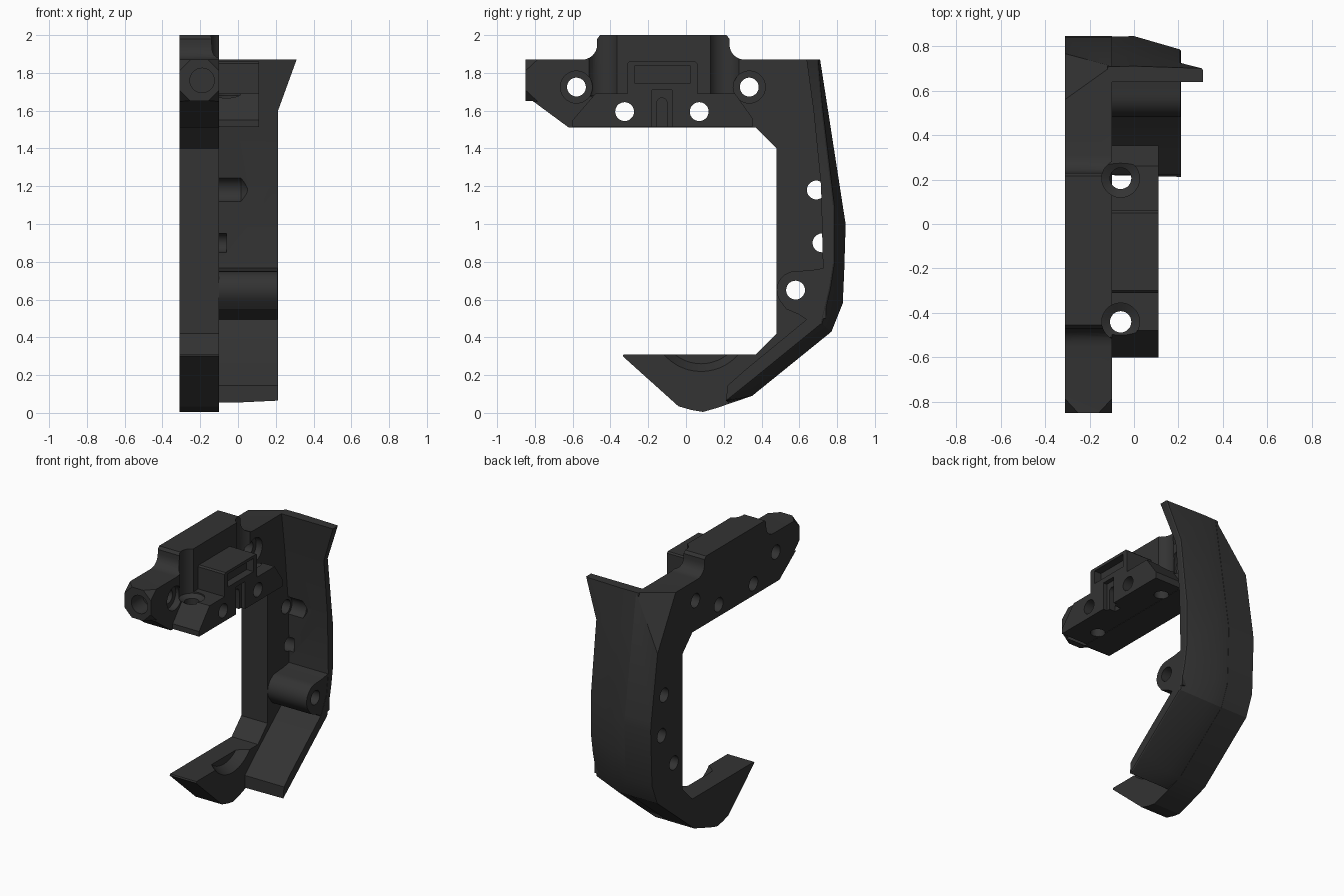
import bpy, bmesh, math
from mathutils import Vector

if "Cube" in bpy.data.objects:
    bpy.data.objects.remove(bpy.data.objects["Cube"])

mat = bpy.data.materials.new("charcoal_black")
mat.diffuse_color = (0.033, 0.033, 0.033, 1)
mat.use_nodes = True
mat.node_tree.nodes["Principled BSDF"].inputs["Base Color"].default_value = mat.diffuse_color


def make(name, bm):
    bmesh.ops.recalc_face_normals(bm, faces=bm.faces[:])
    me = bpy.data.meshes.new(name)
    bm.to_mesh(me)
    bm.free()
    ob = bpy.data.objects.new(name, me)
    bpy.context.collection.objects.link(ob)
    me.materials.append(mat)
    return ob


def loft(name, rings):
    """Skin closed rings of equal length and cap both ends."""
    bm = bmesh.new()
    vs = [[bm.verts.new(p) for p in r] for r in rings]
    n = len(rings[0])
    for a, b in zip(vs, vs[1:]):
        for i in range(n):
            j = (i + 1) % n
            bm.faces.new((a[i], a[j], b[j], b[i]))
    bm.faces.new(vs[0])
    bm.faces.new(vs[-1])
    return make(name, bm)


def prism(name, pts, x0, x1):
    """Extrude a (y, z) profile along x."""
    return loft(name, [[(x, y, z) for y, z in pts] for x in (x0, x1)])


def box(name, x0, x1, y0, y1, z0, z1):
    return prism(name, [(y0, z0), (y1, z0), (y1, z1), (y0, z1)], x0, x1)


def hull(name, pts):
    bm = bmesh.new()
    for p in pts:
        bm.verts.new(p)
    bmesh.ops.convex_hull(bm, input=bm.verts[:])
    return make(name, bm)


def rod(axis, a, b, stations, n=28):
    """Turned cutter: (position, radius) stations along an axis."""
    rings = []
    for t, r in stations:
        ring = []
        for i in range(n):
            w = 2 * math.pi * i / n
            u, v = a + r * math.cos(w), b + r * math.sin(w)
            ring.append({'x': (t, u, v), 'y': (u, t, v), 'z': (u, v, t)}[axis])
        rings.append(ring)
    return loft("cutter", rings)


def arc(cy, cz, r, a0, a1, n=8):
    return [(cy + r * math.cos(math.radians(a0 + (a1 - a0) * i / n)),
             cz + r * math.sin(math.radians(a0 + (a1 - a0) * i / n))) for i in range(n + 1)]


def boolean(ob, others, op='DIFFERENCE'):
    for c in others:
        c.hide_render = True
        m = ob.modifiers.new("cut", 'BOOLEAN')
        m.operation, m.object, m.solver = op, c, 'EXACT'
    dg = bpy.context.evaluated_depsgraph_get()
    me = bpy.data.meshes.new_from_object(ob.evaluated_get(dg))
    ob.modifiers.clear()
    ob.data = me
    for c in others:
        bpy.data.objects.remove(c)


def through(y, z, r, x1=0.4):
    return rod('x', y, z, [(-0.4, r), (x1, r)])


def vertical_screws():
    return [rod('z', -0.06, y, [(1.4, .048), (1.66, .048), (1.68, .085), (2.1, .085)])
            for y in (-0.44, 0.205)]


# C-shaped side plate with raised top tab
profile = ([(-.85, 1.87), (-.85, 1.65), (-.81, 1.65), (-.62, 1.51), (.37, 1.51), (.48, 1.40),
            (.48, .42), (.37, .31), (-.33, .31), (-.335, .30), (-.04, .035), (.03, .015), (.09, .005),
            (.16, .025), (.35, .09), (.77, .43), (.83, .58), (.845, .98), (.84, 1.03), (.713, 1.85), (.70, 1.87)]
           + arc(.31, 1.95, .08, 270, 180, 6) + [(.23, 1.98), (.215, 2.0), (-.455, 2.0), (-.47, 1.98)]
           + arc(-.55, 1.95, .08, 0, -90, 6))
plate = prism("side_plate", profile, -0.31, -0.10)
tri = [Vector(p) for p in ((-.10, .71, 1.87), (-.31, .56, 1.87), (-.31, .77, 1.5))]
mid = sum(tri, Vector()) / 3
tri = [mid + (p - mid) * 1.6 for p in tri]
cuts = [hull("cutter", tri + [p + Vector((-.3, .35, .25)) for p in tri])]
# chamfered corners of the nose
for x, sx in ((-.31, 1), (-.10, -1)):
    for z, sz in ((1.87, -1), (1.65, 1)):
        c = Vector((x - sx * .002, -.852, z - sz * .002))
        cuts.append(hull("cutter", [c, c + Vector((sx * .065, 0, 0)),
                                    c + Vector((0, .07, 0)), c + Vector((0, 0, sz * .065))]))
cuts.append(rod('y', -.19, 1.76, [(-.9, .065), (-.72, .065)]))
# counterbored and plain side holes
for y in (-.58, .335):
    cuts.append(rod('x', y, 1.725, [(-.4, .05), (-.15, .05), (-.149, .085), (0, .085)]))
for y, z in ((-.325, 1.595), (.07, 1.595), (.69, 1.18), (.72, .90), (.58, .65)):
    cuts.append(through(y, z, .05, 0))
# shallow scoop in the lower hook
cuts.append(rod('x', .08, .48, [(-.17, .22), (-.05, .29)], 48))
boolean(plate, cuts + vertical_screws())

# curved back guard: left outer, outer right edge, inner edge, right-hand x
stations = [((.71, 1.87), (.70, 1.87), (.638, 1.87), .31),
            ((.752, 1.6), (.725, 1.6), (.675, 1.6), .212),
            ((.845, 1.0), (.785, 1.1), (.715, 1.2), .212),
            ((.838, .76), (.785, .79), (.725, .77), .212),
            ((.83, .58), (.765, .66), (.705, .62), .212),
            ((.77, .43), (.72, .47), (.645, .50), .212),
            ((.35, .09), (.345, .165), (.31, .225), .212),
            ((.225, .055), (.22, .065), (.22, .145), .212)]
rings = []
for o, r, i, x in stations:
    rings.append([(-.12, o[0] - .003, o[1]), (0, o[0], o[1]), (x - .005, r[0], r[1]), (x, r[0] - .008, r[1]),
                  (x, i[0], i[1]), (-.12, i[0], i[1])])
guard = loft("back_guard", rings)
boolean(guard, [rod('x', .69, 1.18, [(-.2, .068), (.015, .068), (.055, .02)]),
                rod('x', .72, .90, [(-.2, .05), (-.06, .05)])])

# screw boss between plate and guard
boss = prism("screw_boss", [(.75, .77), (.66, .755)] + arc(.58, .65, .10, 90, 215, 10)
             + [(.53, .55), (.60, .52), (.645, .49), (.74, .50)], -.12, .21)
boolean(boss, [through(.58, .65, .05)])

# mounting block with sloped ends and taller centre
block = prism("mount_block", [(-.60, 1.513), (.352, 1.513), (.352, 1.56), (.26, 1.69), (.06, 1.69),
                              (.06, 1.85), (.05, 1.86), (-.30, 1.86), (-.31, 1.85), (-.31, 1.69),
                              (-.48, 1.69), (-.60, 1.55)], -.12, .11)
cuts = [through(-.325, 1.595, .05), through(.07, 1.595, .05),
        box("cutter", .055, .2, -.27, .02, 1.745, 1.84),
        box("cutter", .08, .2, -.18, -.075, 1.4, 1.71),
        prism("cutter", [(-.155, 1.4), (-.10, 1.4)] + arc(-.1275, 1.64, .0275, 0, 180, 8), .03, .2)]
boolean(block, cuts + vertical_screws())

# smooth the turned surfaces, keep machined edges sharp
for ob in (plate, guard, boss, block):
    bpy.ops.object.select_all(action='DESELECT')
    ob.select_set(True)
    bpy.context.view_layer.objects.active = ob
    bpy.ops.object.shade_smooth_by_angle(angle=math.radians(25))
